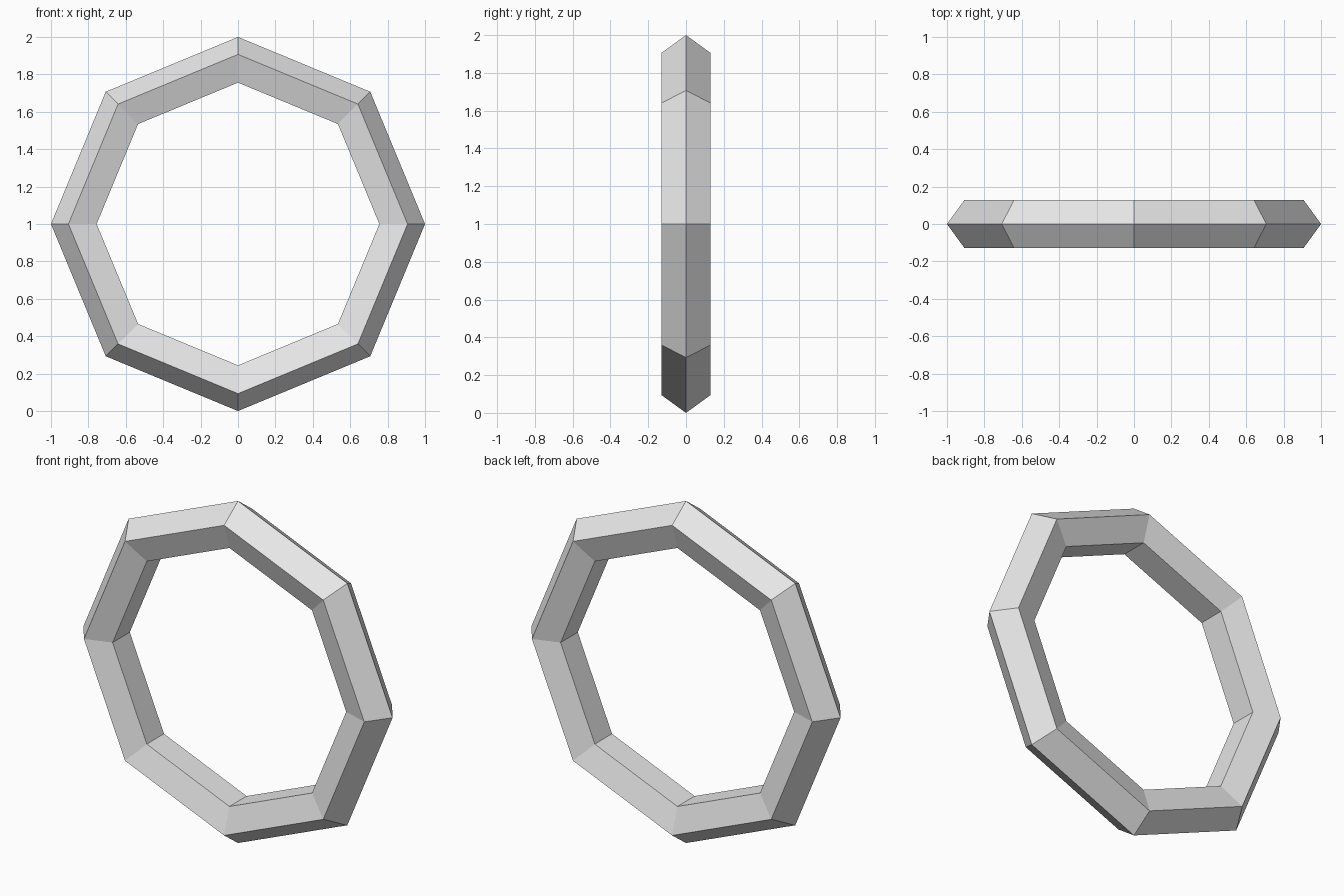
import bpy
import bmesh
from math import cos, sin, tau

# Remove the default object
cube = bpy.data.objects.get("Cube")
if cube:
    bpy.data.objects.remove(cube, do_unlink=True)

SIDES, SECTION = 8, 5          # octagonal ring with a pentagonal section
MAJOR, MINOR = 0.865, 0.135

# Plain grey material
grey = bpy.data.materials.new("light grey")
grey.use_nodes = True
colour = (0.8, 0.8, 0.8, 1.0)
grey.diffuse_color = colour
grey.node_tree.nodes["Principled BSDF"].inputs["Base Color"].default_value = colour

# Ring: pentagon with a point facing outward, swept around the y axis
bm = bmesh.new()
rings = []
for i in range(SIDES):
    a = tau * i / SIDES
    loop = []
    for j in range(SECTION):
        b = tau * j / SECTION
        r = MAJOR + MINOR * cos(b)
        loop.append(bm.verts.new((r * cos(a), MINOR * sin(b), 1 + r * sin(a))))
    rings.append(loop)

for i in range(SIDES):
    here, after = rings[i], rings[(i + 1) % SIDES]
    for j in range(SECTION):
        k = (j + 1) % SECTION
        bm.faces.new((here[j], here[k], after[k], after[j]))
bmesh.ops.recalc_face_normals(bm, faces=bm.faces)

mesh = bpy.data.meshes.new("octagonal_ring")
bm.to_mesh(mesh)
bm.free()
mesh.materials.append(grey)
ring = bpy.data.objects.new("octagonal_ring", mesh)
bpy.context.collection.objects.link(ring)
